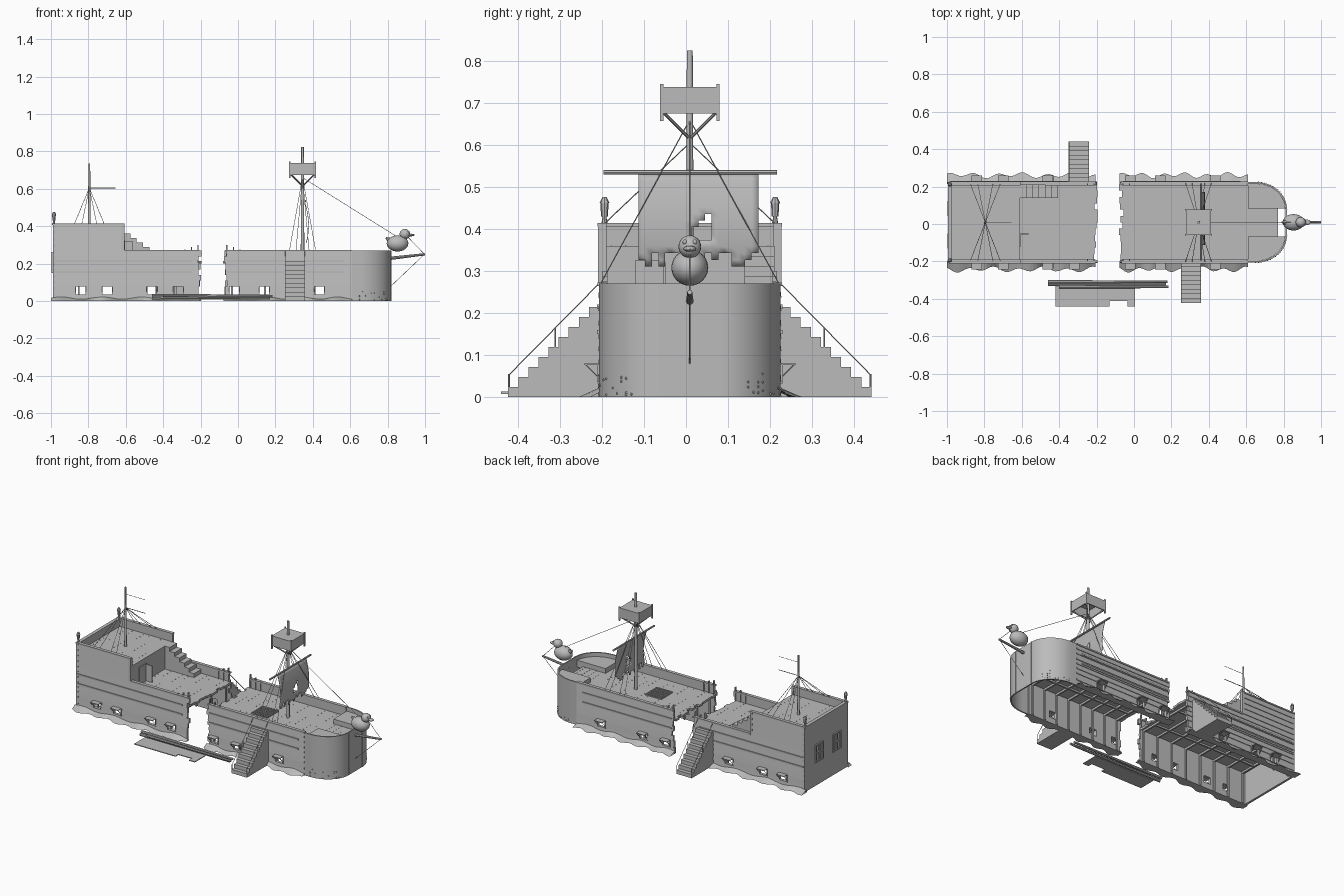
import bpy, bmesh, math, random
from mathutils import Matrix, Vector

random.seed(4)
cube = bpy.data.objects.get("Cube")
if cube:
    bpy.data.objects.remove(cube)

mat = bpy.data.materials.new("weathered_grey")
mat.use_nodes = True
GREY = (0.5, 0.5, 0.5, 1)
mat.diffuse_color = GREY
mat.node_tree.nodes["Principled BSDF"].inputs["Base Color"].default_value = GREY

CY, W = 0.009, 0.216            # centre line and half width of the hull
DECK, RAIL, POOP, POOP_RAIL = 0.215, 0.27, 0.36, 0.41
STERN, BREAK_A, BREAK_B, POOP_X, BOW_X = -0.99, -0.205, -0.068, -0.61, 0.61
SIDES = (-1, 1)
jit = random.uniform


class Part:
    """Collects simple solids into one named object."""
    def __init__(self, name):
        self.name, self.bm = name, bmesh.new()

    def box(self, x0, x1, y0, y1, z0, z1):
        size = Matrix.Diagonal((abs(x1 - x0), abs(y1 - y0), abs(z1 - z0), 1))
        mid = Matrix.Translation(((x0 + x1) / 2, (y0 + y1) / 2, (z0 + z1) / 2))
        return bmesh.ops.create_cube(self.bm, size=1, matrix=mid @ size)["verts"]

    def rod(self, p, q, r, r2=None, n=8):
        p, q = Vector(p), Vector(q)
        d = q - p
        m = Matrix.Translation((p + q) / 2) @ d.to_track_quat("Z", "Y").to_matrix().to_4x4()
        bmesh.ops.create_cone(self.bm, cap_ends=True, segments=n, radius1=r,
                              radius2=r if r2 is None else r2, depth=d.length, matrix=m)

    def rope(self, p, q):
        self.rod(p, q, 0.0014, n=5)

    def ball(self, c, rx, ry, rz, n=20):
        m = Matrix.Translation(c) @ Matrix.Diagonal((rx, ry, rz, 1))
        bmesh.ops.create_uvsphere(self.bm, u_segments=n, v_segments=n // 2 + 2, radius=1, matrix=m)

    def prism(self, pts, z0, z1):
        f = self.bm.faces.new([self.bm.verts.new((x, y, z0)) for x, y in pts])
        ext = bmesh.ops.extrude_face_region(self.bm, geom=[f])["geom"]
        bmesh.ops.translate(self.bm, vec=(0, 0, z1 - z0),
                            verts=[g for g in ext if isinstance(g, bmesh.types.BMVert)])

    def done(self, smooth=False):
        bmesh.ops.recalc_face_normals(self.bm, faces=self.bm.faces)
        me = bpy.data.meshes.new(self.name)
        self.bm.to_mesh(me)
        self.bm.free()
        me.materials.append(mat)
        ob = bpy.data.objects.new(self.name, me)
        ob.location.y = CY
        bpy.context.collection.objects.link(ob)
        if smooth:
            bpy.ops.object.select_all(action="DESELECT")
            ob.select_set(True)
            bpy.context.view_layer.objects.active = ob
            bpy.ops.object.shade_smooth_by_angle(angle=math.radians(40))
        return ob


# Lapped side planking, with gun ports left open in the second row
ROWS = [0, 0.036, 0.078, 0.11, 0.14, 0.17, 0.205, 0.237, RAIL]
POOP_ROWS = [RAIL, 0.305, 0.34, 0.375, POOP_RAIL]


def planking(part, x0, x1, s, rows, ports=(), jag0=0, jag1=0):
    for z0, z1 in zip(rows, rows[1:]):
        cuts = [x0 + jit(-jag0, jag0)]
        if z0 == ROWS[1]:
            for p in ports:
                cuts += [p - 0.025, p + 0.025]
        cuts.append(x1 + jit(-jag1, jag1))
        for a, b in zip(cuts[::2], cuts[1::2]):
            for v in part.box(a, b, s * (W - 0.014), s * (W - 0.002), z0, z1):
                if abs(v.co.y) > W - 0.008 and v.co.z < (z0 + z1) / 2:
                    v.co.y += s * 0.004


HALVES = [("stern", STERN, BREAK_A, (-0.84, -0.7, -0.46, -0.32), 0, 0.01),
          ("bow", BREAK_B, BOW_X, (-0.02, 0.14, 0.435), 0.01, 0)]
for name, x0, x1, ports, j0, j1 in HALVES:
    hull, trim, lids = Part(name + "_planking"), Part(name + "_ribs_and_rails"), Part(name + "_port_lids")
    for s in SIDES:
        planking(hull, x0, x1, s, ROWS, ports, j0, j1)
        low = POOP_X if name == "stern" else x0
        trim.box(low, x1, s * (W - 0.018), s * (W + 0.003), RAIL - 0.006, RAIL + 0.003)
        for z in (0.15, 0.21):
            trim.box(x0 + 0.01, x1 - 0.04, s * W, s * (W + 0.005), z, z + 0.01)
        for i in range(8):
            x = x0 + 0.03 + i * (x1 - x0 - 0.06) / 7
            trim.box(x, x + 0.01, s * (W - 0.022), s * (W - 0.012), 0, DECK - 0.01)
        for p in ports:
            lids.box(p - 0.028, p + 0.028, s * (W - 0.002), s * (W + 0.035), 0.077, 0.081)
            for e in SIDES:
                x = p + e * 0.027
                lids.rod((x, s * (W + 0.032), 0.077), (x, s * W, 0.045), 0.0015, n=5)
                lids.box(p + e * 0.025, p + e * 0.029, s * (W - 0.014), s * (W + 0.004), 0.034, 0.08)
            lids.box(p - 0.029, p + 0.029, s * (W - 0.014), s * (W + 0.004), 0.032, 0.036)
    for i in range(8):
        x = x0 + 0.03 + i * (x1 - x0 - 0.06) / 7
        trim.box(x, x + 0.01, -W + 0.014, W - 0.014, DECK - 0.026, DECK - 0.014)
    for y in (-0.1, 0.1):
        trim.box(x0 + 0.03, x1 - 0.02, y - 0.005, y + 0.005, DECK - 0.024, DECK - 0.014)
    # Splintered posts at the break
    bx, d = (x1, -1) if name == "stern" else (x0, 1)
    for s in SIDES:
        for k in range(3):
            x = bx + d * (0.008 + 0.035 * k)
            trim.box(x - 0.003, x + 0.003, s * (W - 0.02), s * (W - 0.008), DECK, 0.3 - 0.012 * k)
    hull.done()
    trim.done()
    lids.done()

    # Sand drift along the waterline
    sand = Part(name + "_sand_drift")
    for s in SIDES:
        n, prev = 48, None
        for i in range(n + 1):
            t = i / n
            x = x0 - 0.01 + (x1 - x0 + 0.01) * t
            out = W + 0.036 + 0.011 * math.sin(t * 38 + s) + 0.006 * math.sin(t * 17)
            cur = [sand.bm.verts.new(c) for c in ((x, s * (W - 0.01), 0), (x, s * out, 0),
                                                  (x, s * (W - 0.002), 0.017 + 0.006 * math.sin(t * 23)))]
            if prev:
                for a in range(3):
                    b = (a + 1) % 3
                    sand.bm.faces.new((prev[a], prev[b], cur[b], cur[a]))
            prev = cur
    sand.done()


# Decks laid as close boards with nail heads
def deck(name, x0, x1, top, jag0=0, jag1=0, half=W - 0.013):
    p, n = Part(name), 12
    w = 2 * half / n
    for i in range(n):
        y = -half + i * w
        a, b = x0 + jit(-jag0, jag0), x1 + jit(-jag1, jag1)
        p.box(a, b, y, y + w, top - 0.014, top)
        for k in range(int((x1 - x0) / 0.04)):
            x = x0 + 0.02 + k * 0.04
            p.box(x - 0.0015, x + 0.0015, y + w / 2 - 0.0015, y + w / 2 + 0.0015, top, top + 0.001)
    p.done()


deck("main_deck_stern", STERN + 0.01, BREAK_A, DECK, 0, 0.012)
deck("main_deck_bow", BREAK_B, BOW_X, DECK, 0.012, 0)
deck("quarterdeck", STERN + 0.01, POOP_X, POOP)
deck("prow_deck", BOW_X, 0.77, DECK, half=0.075)

# Stern castle: sides, transom, bulkhead, door
castle = Part("stern_castle")
for s in SIDES:
    planking(castle, STERN, POOP_X, s, POOP_ROWS)
    castle.box(STERN, POOP_X + 0.004, s * (W - 0.018), s * (W + 0.003), POOP_RAIL - 0.004, POOP_RAIL + 0.004)
    castle.box(POOP_X - 0.012, POOP_X + 0.004, s * (W - 0.018), s * (W + 0.002), RAIL, POOP_RAIL + 0.004)
castle.box(STERN, STERN + 0.014, -W, W, 0, POOP_RAIL)
castle.box(STERN - 0.004, STERN + 0.018, -W, W, POOP_RAIL - 0.004, POOP_RAIL + 0.004)
castle.box(POOP_X - 0.012, POOP_X, -W + 0.012, W - 0.012, DECK, POOP)
castle.box(POOP_X, POOP_X + 0.005, -0.13, -0.06, DECK, DECK + 0.11)
castle.box(POOP_X, POOP_X + 0.045, -0.064, -0.058, DECK, DECK + 0.105)
castle.done()

windows = Part("stern_windows")
for y in (-0.1, 0.075):
    for e in (-1, 0, 1):
        windows.box(STERN - 0.008, STERN, y + e * 0.035 - 0.004, y + e * 0.035 + 0.004, 0.15, 0.26)
        windows.box(STERN - 0.008, STERN, y - 0.04, y + 0.04, 0.201 + e * 0.052, 0.209 + e * 0.052)
windows.done()

lamps = Part("stern_lanterns")
for s in SIDES:
    x, y = STERN + 0.006, s * (W - 0.013)
    lamps.rod((x, y, POOP_RAIL), (x, y, 0.432), 0.008, 0.004)
    lamps.rod((x, y, 0.43), (x, y, 0.462), 0.008, 0.01)
    lamps.rod((x, y, 0.462), (x, y, 0.476), 0.012, 0.005)
lamps.done()


# Rounded bow shell with raised side benches
def bow_arc(inset, s):
    return [(0.65 + (0.168 - inset) * math.sin(t), s * (0.07 + (W - 0.07 - inset) * math.cos(t)))
            for t in (math.pi / 2 * i / 16 for i in range(17))]


bow, bench = Part("bow_shell"), Part("bow_benches")
outer = [(BOW_X, W)] + bow_arc(0, 1) + bow_arc(0, -1)[::-1] + [(BOW_X, -W)]
inner = [(BOW_X, W - 0.008)] + bow_arc(0.008, 1) + bow_arc(0.008, -1)[::-1] + [(BOW_X, 0.008 - W)]
bow.prism(outer + inner[::-1], 0, RAIL)
for s in SIDES:
    bench.prism([(BOW_X, s * 0.075), (BOW_X, s * (W - 0.009))] + bow_arc(0.009, s)[:-1] + [(0.809, s * 0.075)],
                DECK - 0.014, 0.245)
    bow.box(0.814, 0.821, s * 0.068 - 0.0015, s * 0.068 + 0.0015, 0, RAIL)
bow.done(True)
bench.done()

barnacles = Part("barnacles")
for i in range(36):
    x, y = random.choice(bow_arc(0, random.choice(SIDES))[:12])
    barnacles.ball((x, y, 0.006 + 0.05 * random.random() ** 2), 0.003, 0.003, 0.003, 6)
barnacles.done()

# Boarding stairs with rope rails, and the inner companionway
for name, xc, s in (("front_stairs", 0.305, -1), ("back_stairs", -0.295, 1)):
    st, n = Part(name), 9
    run = (0.432 - W) / n
    for i in range(n):
        y = 0.432 - i * run
        st.box(xc - 0.054, xc + 0.054, s * y, s * (y - run), 0, DECK * (i + 1) / n)
    for e in SIDES:
        x = xc + e * 0.052
        for y, z in ((0.43, 0.055), (0.32, 0.165)):
            st.rod((x, s * y, z - 0.05), (x, s * y, z), 0.002)
        st.rope((x, s * 0.43, 0.053), (x, s * W, RAIL))
    st.done()

steps = Part("companionway")
for i in range(6):
    x = POOP_X + i * 0.034
    steps.box(x, x + 0.034, 0.13, W - 0.014, DECK, POOP - i * 0.024)
steps.done()

hatch = Part("deck_hatch")
for e in range(-3, 4):
    hatch.box(0.2 + e * 0.018 - 0.003, 0.2 + e * 0.018 + 0.003, -0.085, 0.035, DECK, DECK + 0.006)
    hatch.box(0.143, 0.257, -0.025 + e * 0.019 - 0.003, -0.025 + e * 0.019 + 0.003, DECK, DECK + 0.005)
hatch.done()

# Main mast, yard and lookout box
MX = 0.345
mast = Part("main_mast")
mast.rod((MX, 0, DECK - 0.014), (MX, 0, 0.825), 0.01, 0.007, 12)
mast.rod((MX + 0.014, -0.205, 0.535), (MX + 0.014, 0.208, 0.535), 0.0055)
mast.done(True)
nest = Part("lookout")
nest.box(MX - 0.068, MX + 0.068, -0.068, 0.068, 0.73, 0.738)
for s in SIDES:
    nest.box(MX - 0.068, MX + 0.068, s * 0.062, s * 0.068, 0.675, 0.738)
    nest.box(MX + s * 0.062, MX + s * 0.068, -0.068, 0.068, 0.675, 0.738)
    for e in SIDES:
        nest.box(MX + s * 0.063, MX + s * 0.071, e * 0.063, e * 0.071, 0.657, 0.745)
        nest.rod((MX + s * 0.06, e * 0.06, 0.675), (MX, 0, 0.615), 0.004)
nest.done()

# Torn, slightly bellied sail
sail, NY, NZ = Part("torn_sail"), 18, 16
grid = [[sail.bm.verts.new((MX + 0.014 + 0.02 * math.sin(math.pi * k / NZ), -0.122 + 0.285 * j / NY,
                            0.53 - 0.25 * k / NZ)) for j in range(NY + 1)] for k in range(NZ + 1)]
hem = [NZ - 2 - random.randint(0, 2) for j in range(NY)]
for k in range(NZ):
    for j in range(NY):
        if k < hem[j] and not (7 < j < 11 and 5 + (10 - j) < k < 10):
            sail.bm.faces.new((grid[k][j], grid[k][j + 1], grid[k + 1][j + 1], grid[k + 1][j]))
cloth = sail.done(True).modifiers.new("thickness", "SOLIDIFY")
cloth.thickness = 0.003

# Mizzen mast with two light spars
ZX = -0.795
mizzen = Part("mizzen_mast")
mizzen.rod((ZX, 0, POOP - 0.014), (ZX, 0, 0.735), 0.008, 0.005, 10)
mizzen.rod((ZX, 0, 0.605), (-0.655, 0, 0.605), 0.002)
mizzen.rod((ZX, 0, 0.69), (-0.658, 0, 0.69), 0.0012)
mizzen.done(True)

# Bowsprit and rigging
sprit = Part("bowsprit")
sprit.rod((0.81, 0, 0.228), (0.999, 0, 0.25), 0.009, 0.006)
sprit.done(True)
rig = Part("rigging")
for s in SIDES:
    for dx in (-0.07, -0.035, 0.035, 0.07):
        rig.rope((MX, 0, 0.66), (MX + dx, s * (W - 0.004), RAIL))
        rig.rope((ZX, 0, 0.605), (ZX + dx * 1.15, s * (W - 0.01), POOP_RAIL))
rig.rope((MX, 0, 0.66), (0.84, 0, 0.35))
rig.rope((0.91, 0, 0.34), (0.997, 0, 0.25))
rig.rope((0.997, 0, 0.25), (0.818, 0, 0.08))
rig.done()

# Bird figurehead
bird = Part("bird_figurehead")
bird.ball((0.853, 0, 0.308), 0.058, 0.044, 0.043)
bird.ball((0.892, 0, 0.358), 0.028, 0.027, 0.027)
bird.ball((0.924, 0, 0.353), 0.02, 0.015, 0.007)
bird.rod((0.82, 0, 0.322), (0.79, 0, 0.338), 0.02, 0.004)
for s in SIDES:
    bird.ball((0.913, s * 0.012, 0.369), 0.005, 0.005, 0.006)
bird.done(True)

# Fallen spars and collapsed sail on the ground
spars = Part("fallen_spars")
for y, z, a, b in ((-0.318, 0.03, -0.46, 0.18), (-0.332, 0.018, -0.46, 0.17), (-0.345, 0.03, -0.4, 0.185)):
    spars.rod((a, y, z), (b, y, z - 0.004), 0.009, 0.007)
spars.done(True)
rag = Part("fallen_sail")
rag.prism([(-0.42, -0.34), (0.005, -0.34), (0.005, -0.449), (-0.035, -0.449), (-0.035, -0.42),
           (-0.13, -0.42), (-0.13, -0.449), (-0.42, -0.449)], 0.008, 0.013)
rag.done()
